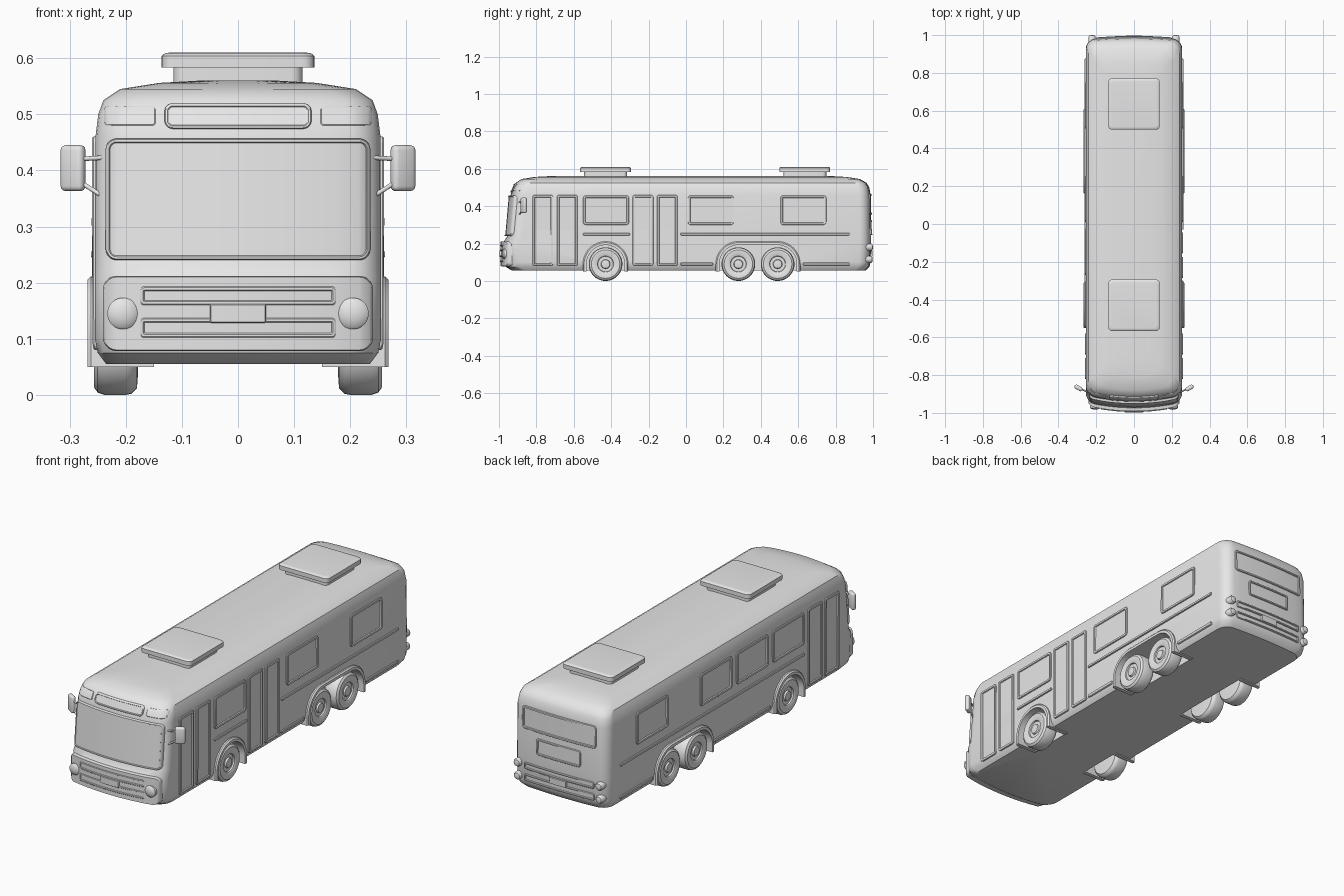
import bpy, bmesh, math
from mathutils import Vector, Matrix

if "Cube" in bpy.data.objects:
    bpy.data.objects.remove(bpy.data.objects["Cube"], do_unlink=True)

GREY = (0.8, 0.8, 0.8, 1.0)
mat = bpy.data.materials.new("plain grey")
mat.use_nodes = True
mat.diffuse_color = GREY
for node in mat.node_tree.nodes:
    if node.type == 'BSDF_PRINCIPLED':
        node.inputs["Base Color"].default_value = GREY

# Body outline by height: z, half width, front y, rear y
LEVELS = [(.055, .235, -.93, .96), (.075, .25, -.963, .98), (.10, .255, -.972, .987),
          (.21, .255, -.975, .99), (.235, .255, -.958, .99), (.46, .254, -.938, .987),
          (.50, .249, -.925, .98), (.525, .24, -.91, .965), (.545, .21, -.88, .93),
          (.556, .14, -.81, .86), (.56, .07, -.74, .79)]
CORNER = .05


def level(z, k):
    z = min(max(z, LEVELS[0][0]), LEVELS[-1][0])
    for a, b in zip(LEVELS, LEVELS[1:]):
        if z <= b[0]:
            return a[k] + (b[k] - a[k]) * (z - a[0]) / (b[0] - a[0])


def set_back(x, w, bulge):
    """Distance the end wall falls back at x: gentle bow plus round corner."""
    over = min(max(abs(x) - (w - CORNER), 0), CORNER)
    return bulge * (x / w) ** 2 + CORNER - math.sqrt(CORNER ** 2 - over ** 2)


def front(x, z):
    return level(z, 2) + set_back(x, level(z, 1), .03)


def rear(x, z):
    return level(z, 3) - set_back(x, level(z, 1), .012)


def finish(name, bm, angle=35):
    bmesh.ops.recalc_face_normals(bm, faces=bm.faces)
    me = bpy.data.meshes.new(name)
    bm.to_mesh(me)
    bm.free()
    ob = bpy.data.objects.new(name, me)
    bpy.context.collection.objects.link(ob)
    me.materials.append(mat)
    smooth(ob, angle)
    return ob


def smooth(ob, angle=35):
    bpy.ops.object.select_all(action='DESELECT')
    ob.select_set(True)
    bpy.context.view_layer.objects.active = ob
    bpy.ops.object.shade_smooth_by_angle(angle=math.radians(angle))


def skin(name, loops, fill="caps", angle=35):
    """Bridge equal closed loops; close with end caps or with strips."""
    bm = bmesh.new()
    rows = [[bm.verts.new(p) for p in loop] for loop in loops]
    n = len(rows[0])
    for a, b in zip(rows, rows[1:]):
        for i in range(n):
            j = (i + 1) % n
            bm.faces.new((a[i], a[j], b[j], b[i]))
    if fill == "caps":
        bm.faces.new(rows[0])
        bm.faces.new(rows[-1])
    else:
        last = rows[-1]
        for i in range(n // 2 - 1):
            bm.faces.new((last[i], last[i + 1], last[n - 2 - i], last[n - 1 - i]))
    return finish(name, bm, angle)


def spread(lo, hi, r, inner=9):
    """Samples from lo to hi, denser in the rounded ends."""
    ends = [r - r * math.cos(t * math.pi / 10) for t in range(6)]
    mid = [lo + r + (hi - lo - 2 * r) * i / (inner + 1) for i in range(1, inner + 1)]
    return [lo + e for e in ends] + mid + [hi - e for e in reversed(ends)]


def panel(name, place, u0, u1, v0, v1, r=.015, h=.007, rim=0, glass=.002):
    """Rounded panel laid on a wall, with an optional raised rim."""
    def loop(inset, height):
        a, b, c, d = u0 + inset, u1 - inset, v0 + inset, v1 - inset
        q = max(r - inset, .002)
        top, low = [], []
        for u in spread(a, b, q):
            e = min(max(a + q - u, u - b + q, 0), q)
            dv = q - math.sqrt(q * q - e * e)
            top.append(place(u, d - dv, height))
            low.append(place(u, c + dv, height))
        return top + low[::-1]
    loops = [loop(0, -.008), loop(0, h * .6), loop(.002, h)]
    if rim:
        loops += [loop(rim, h), loop(rim + .002, glass)]
    return skin(name, loops, "strips")


def lathe(name, profile, centre, axis, s, n=32):
    loops = []
    for r, t in profile:
        ring = []
        for i in range(n):
            a = 2 * math.pi * i / n
            c, d = r * math.cos(a), r * math.sin(a)
            off = (s * t, c, d) if axis == 'x' else (c, s * t, d)
            ring.append(Vector(centre) + Vector(off))
        loops.append(ring)
    return skin(name, loops)


def arch_path(a, b, r, bottom):
    arc = [math.pi * (1 - i / 24) for i in range(25)]
    pts = [((a if t > math.pi / 2 else b) + r * math.cos(t), .09 + r * math.sin(t)) for t in arc]
    pts.insert(12, (a, .09 + r))
    return [(a - r, bottom)] + pts + [(b + r, bottom)]


# Body shell
rings = []
for z, w, _, _ in LEVELS:
    xs = spread(-w, w, CORNER)
    rings.append([(x, front(x, z), z) for x in xs] + [(x, rear(x, z), z) for x in reversed(xs)])
body = skin("body", rings)

# Wheel wells, arches and wheels
TYRE = [(.05, .178), (.078, .18), (.088, .19), (.09, .20), (.09, .238), (.086, .25), (.076, .257),
        (.05, .257), (.043, .253), (.041, .246), (.025, .246), (.022, .254), (.006, .256)]
for side, s in (("right", -1), ("left", 1)):
    for label, a, b in (("front", -.43, -.43), ("rear", .28, .49)):
        b += .0001
        cut = arch_path(a, b, .108, 0)
        cutter = skin("well_cutter", [[(s * x, y, z) for y, z in cut] for x in (.15, .4)])
        mod = body.modifiers.new("well", 'BOOLEAN')
        mod.object, mod.operation, mod.solver = cutter, 'DIFFERENCE', 'EXACT'
        bpy.context.view_layer.objects.active = body
        bpy.ops.object.modifier_apply(modifier=mod.name)
        bpy.data.objects.remove(cutter, do_unlink=True)
        outer, inner = arch_path(a, b, .121, .05), arch_path(a, b, .102, .05)
        mid = arch_path(a, b, .115, .05)
        skin(f"{side}_{label}_arch", [[(s * .15, *o), (s * .262, *o), (s * .268, *m), (s * .268, *i), (s * .15, *i)]
                                      for o, m, i in zip(outer, mid, inner)])
    for label, y in (("front", -.43), ("middle", .28), ("rear", .49)):
        lathe(f"{side}_{label}_wheel", TYRE, (0, y, .09), 'x', s, 40)
smooth(body)

# Side windows, doors and trim strips
for side, s in (("right", -1), ("left", 1)):
    def wall(u, v, h, s=s):
        return (s * (level(v, 1) + h), u, v)
    windows, doors = [-.55, .01, .505], [-.82, -.69]
    trims, skirts = [(-.55, .875)], [(-.29, .145), (.625, .875)]
    if side == "right":
        windows.append(-.27)
    else:
        doors += [-.285, -.155]
        trims, skirts[0] = [(-.55, -.30), (-.03, .875)], (-.03, .145)
    for y in windows:
        panel(f"{side}_window", wall, y, y + .245, .30, .457, .015, .006, .011, .001)
    for y in doors:
        panel(f"{side}_door_leaf", wall, y, y + .11, .08, .46, .012, .006, .011, .001)
    for a, b in trims:
        panel(f"{side}_trim", wall, a, b, .244, .257, .005, .007)
    for a, b in skirts:
        panel(f"{side}_skirt_trim", wall, a, b, .083, .098, .005, .007)


# Front: windscreen, sign, marker panels, bumper, grilles, plate
def face(u, v, h):
    return (u, front(u, v) - h, v)


def nose(u, v, h):
    return (u, front(u, .15) - h, v)


def tail(u, v, h):
    return (u, rear(u, v) + h, v)


panel("windscreen", face, -.236, .236, .24, .457, .02, .013, .006, .009)
panel("destination_sign", face, -.131, .131, .474, .52, .015, .007, .005, .004)
panel("front_bumper", nose, -.241, .241, .078, .212, .025, .018)
for z0, z1 in ((.102, .137), (.16, .193)):
    panel("front_grille", lambda u, v, h: nose(u, v, h + .018), -.175, .175, z0, z1, .008, .004, .006, .0005)
panel("front_plate", lambda u, v, h: nose(u, v, h + .018), -.05, .05, .128, .162, .004, .007)
for s in (-1, 1):
    lo, hi = sorted((s * .147, s * .238))
    panel("front_marker", face, lo, hi, .48, .515, .006, .004)
    lathe("headlight", [(.028, -.01), (.028, .004), (.024, .008), (.012, .012), (.003, .013)],
          (s * .205, front(.205, .15) - .016, .145), 'y', -1)

# Rear: window, engine hatch, grilles, plate, lamps
panel("rear_window", tail, -.2, .2, .355, .465, .015, .006, .009, .001)
panel("engine_hatch", tail, -.12, .12, .245, .325, .012, .006, .008, .001)
for z0, z1 in ((.098, .133), (.157, .19)):
    panel("rear_grille", tail, -.19, .19, z0, z1, .008, .006, .007, .001)
panel("rear_plate", tail, -.045, .045, .128, .16, .004, .009)
for s in (-1, 1):
    for z in (.115, .18):
        lathe("rear_lamp", [(.019, -.02), (.019, .014), (.015, .02), (.003, .023)],
              (s * .222, rear(.222, z), z), 'y', 1, 24)


# Roof hatches
def roof_block(name, y, half, z0, z1):
    def ring(g, z):
        xs = spread(-half + g, half - g, .02, 2)
        def bend(x):
            e = min(max(abs(x) - half + g + .02, 0), .02)
            return half - g - .02 + math.sqrt(.0004 - e * e)
        return [(x, y - bend(x), z) for x in xs] + [(x, y + bend(x), z) for x in reversed(xs)]
    skin(name, [ring(0, z0), ring(0, z1 - .006), ring(.006, z1 - .001), ring(.015, z1)])


for label, y in (("front", -.43), ("rear", .635)):
    roof_block(f"{label}_hatch_base", y, .115, .54, .59)
    roof_block(f"{label}_hatch_lid", y, .136, .583, .61)

# Mirrors on two arms each
for side, s in (("right", -1), ("left", 1)):
    bm = bmesh.new()
    bmesh.ops.create_cube(bm, size=1)
    bmesh.ops.scale(bm, vec=(.046, .022, .082), verts=bm.verts)
    bmesh.ops.bevel(bm, geom=bm.edges[:], offset=.009, segments=3, profile=.5, affect='EDGES')
    turn = Matrix.Rotation(s * math.radians(30), 4, 'Z')
    bm.transform(Matrix.Translation((s * .294, -.868, .404)) @ turn)
    finish(f"{side}_mirror", bm, 50)
    for z0, z1 in ((.423, .42), (.35, .383)):
        cu = bpy.data.curves.new(f"{side}_mirror_arm", 'CURVE')
        cu.dimensions, cu.bevel_depth, cu.use_fill_caps = '3D', .004, True
        sp = cu.splines.new('POLY')
        sp.points.add(1)
        sp.points[0].co = (s * .235, -.895, z0, 1)
        sp.points[1].co = (s * .287, -.87, z1, 1)
        cu.materials.append(mat)
        bpy.context.collection.objects.link(bpy.data.objects.new(cu.name, cu))
